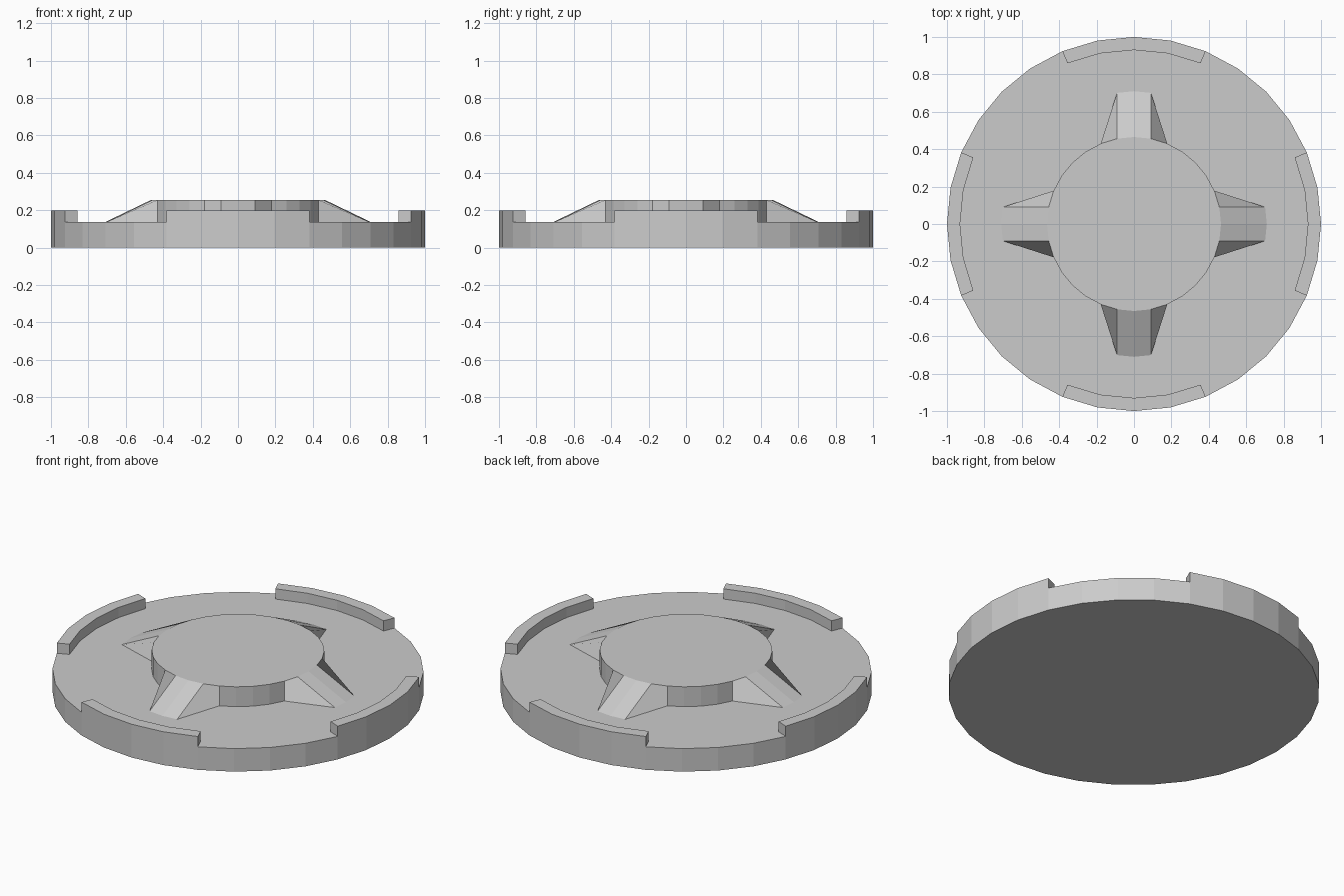
import bpy
import bmesh
from math import cos, sin, pi

old = bpy.data.objects.get("Cube")
if old:
    bpy.data.objects.remove(old, do_unlink=True)

SIDES = 32
BASE_TOP, RIM_TOP, HUB_TOP = 0.137, 0.198, 0.255
RIM_INNER, HUB_R, RAMP_RUN = 0.93, 0.465, 0.245

grey = bpy.data.materials.new("plain grey")
grey.use_nodes = True
colour = (0.6, 0.6, 0.6, 1)
grey.diffuse_color = colour
grey.node_tree.nodes["Principled BSDF"].inputs["Base Color"].default_value = colour


def finish(bm, name):
    bmesh.ops.recalc_face_normals(bm, faces=bm.faces)
    mesh = bpy.data.meshes.new(name)
    bm.to_mesh(mesh)
    bm.free()
    mesh.materials.append(grey)
    obj = bpy.data.objects.new(name, mesh)
    bpy.context.collection.objects.link(obj)
    return obj


def ring(bm, radius, z):
    angles = [2 * pi * i / SIDES for i in range(SIDES)]
    return [bm.verts.new((radius * cos(a), radius * sin(a), z)) for a in angles]


def bridge(bm, a, b):
    return [bm.faces.new((a[i - 1], a[i], b[i], b[i - 1])) for i in range(SIDES)]


# Base disc with four raised rim lugs
bm = bmesh.new()
bottom, top = ring(bm, 1, 0), ring(bm, 1, BASE_TOP)
inner = ring(bm, RIM_INNER, BASE_TOP)
bm.faces.new(bottom[::-1])
bridge(bm, bottom, top)
rim = bridge(bm, top, inner)
bm.faces.new(inner)
lugs = [f for i, f in enumerate(rim) if (i + 1) % 8 < 4]
raised = bmesh.ops.extrude_face_region(bm, geom=lugs)["geom"]
lug_verts = [g for g in raised if isinstance(g, bmesh.types.BMVert)]
bmesh.ops.translate(bm, verts=lug_verts, vec=(0, 0, RIM_TOP - BASE_TOP))
finish(bm, "base_disc_with_rim_lugs")

# Central hub
bm = bmesh.new()
low, high = ring(bm, HUB_R, BASE_TOP), ring(bm, HUB_R, HUB_TOP)
bridge(bm, low, high)
bm.faces.new(high)
finish(bm, "hub")


# Sloping ramps around the hub, each mirrored about its own centre line
def hub_point(step, side):
    a = 2 * pi * step / SIDES
    return side * HUB_R * sin(a), HUB_R * cos(a)


def make_ramp(name, turn):
    bm = bmesh.new()

    def vert(step, side, z, out=0):
        x, y = hub_point(step, side)
        return bm.verts.new((x, y + out, z))

    for side in (-1, 1):
        mid_top, mid_tip = vert(0, side, HUB_TOP), vert(0, side, BASE_TOP, RAMP_RUN)
        edge_top, edge_tip = vert(1, side, HUB_TOP), vert(1, side, BASE_TOP, RAMP_RUN)
        flank_top, flank_low = vert(2, side, HUB_TOP), vert(2, side, BASE_TOP)
        slope = [mid_top, mid_tip, edge_tip, edge_top]
        flank = [flank_top, flank_low, edge_tip, edge_top]
        if side > 0:
            slope.reverse()
        else:
            flank = [flank[0]] + flank[:0:-1]
        bm.faces.new(slope)
        bm.faces.new(flank)
    bmesh.ops.remove_doubles(bm, verts=bm.verts, dist=0.0001)
    bmesh.ops.recalc_face_normals(bm, faces=bm.faces)
    # Open shells can come out inside-out, so keep the slope facing up
    if sum(f.normal.z for f in bm.faces) < 0:
        bmesh.ops.reverse_faces(bm, faces=bm.faces)
    mesh = bpy.data.meshes.new(name)
    bm.to_mesh(mesh)
    bm.free()
    mesh.materials.append(grey)
    obj = bpy.data.objects.new(name, mesh)
    obj.rotation_euler.z = turn * pi / 2
    bpy.context.collection.objects.link(obj)


for turn, place in enumerate(("back", "right", "front", "left")):
    make_ramp(place + "_ramp", turn)
